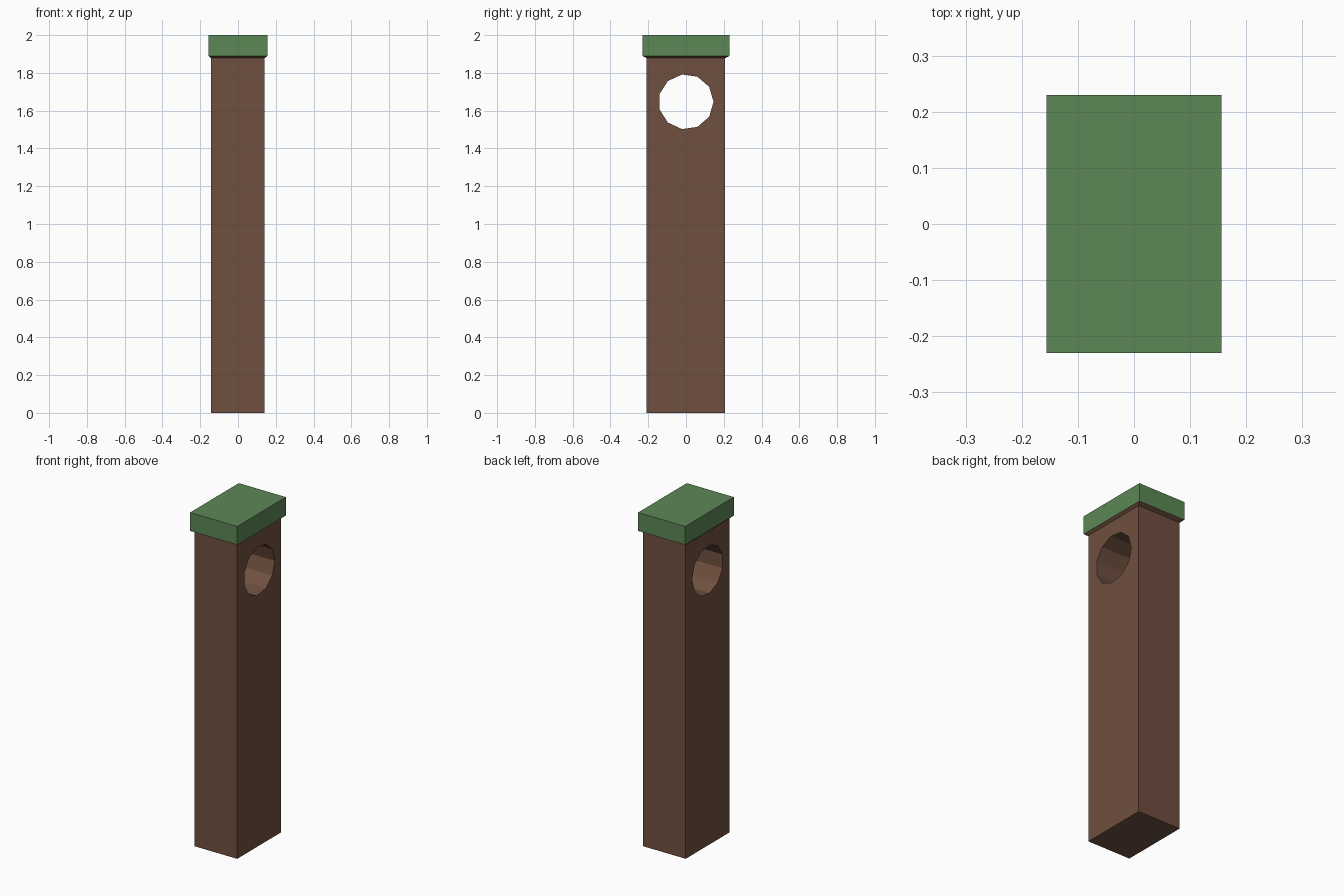
import bpy, bmesh, math
from mathutils import Matrix

if "Cube" in bpy.data.objects:
    bpy.data.objects.remove(bpy.data.objects["Cube"])


def material(name, rgb):
    m = bpy.data.materials.new(name)
    m.diffuse_color = (*rgb, 1.0)
    m.use_nodes = True
    m.node_tree.nodes["Principled BSDF"].inputs["Base Color"].default_value = m.diffuse_color
    return m


brown = material("brown_wood", (0.162, 0.080, 0.050))
green = material("green_paint", (0.109, 0.242, 0.093))


def add_object(name, bm, mats):
    bmesh.ops.recalc_face_normals(bm, faces=bm.faces)
    mesh = bpy.data.meshes.new(name)
    bm.to_mesh(mesh)
    bm.free()
    for m in mats:
        mesh.materials.append(m)
    obj = bpy.data.objects.new(name, mesh)
    bpy.context.collection.objects.link(obj)
    return obj


# Capped post: rectangular rings (half x, half y, z, centre shift) lofted upward
CAP_Z = 1.89
rings = [(0.142, 0.208, 0.0, -0.001), (0.142, 0.208, 1.878, -0.001),
         (0.156, 0.23, CAP_Z, 0.0), (0.156, 0.23, 2.0, 0.0)]
bm = bmesh.new()
loops = [[bm.verts.new((sx * hx + c, sy * hy + c, z))
          for sx, sy in ((-1, -1), (1, -1), (1, 1), (-1, 1))]
         for hx, hy, z, c in rings]
bm.faces.new(loops[0][::-1])
bm.faces.new(loops[-1])
for low, high in zip(loops, loops[1:]):
    for i in range(4):
        j = (i + 1) % 4
        bm.faces.new((low[i], low[j], high[j], high[i]))
# Green cap above, brown wood below
for f in bm.faces:
    f.material_index = int(f.calc_center_median().z > CAP_Z)
post = add_object("capped_post", bm, (brown, green))

# Eleven-sided hole running sideways through the post
bm = bmesh.new()
bmesh.ops.create_cone(bm, cap_ends=True, segments=11, radius1=0.146,
                      radius2=0.146, depth=0.8)
first = max(bm.verts, key=lambda v: v.co.z).co
spin = Matrix.Rotation(-math.atan2(first.y, first.x), 4, 'Z')
lay = Matrix(((0, 0, 1, 0), (1, 0, 0, 0), (0, 1, 0, 1.647), (0, 0, 0, 1)))
bmesh.ops.transform(bm, matrix=lay @ spin, verts=bm.verts)
cutter = add_object("hole_cutter", bm, (brown,))
cutter.hide_render = True

cut = post.modifiers.new("hole", 'BOOLEAN')
cut.operation = 'DIFFERENCE'
cut.solver = 'EXACT'
cut.object = cutter
bpy.context.view_layer.objects.active = post
bpy.ops.object.modifier_apply(modifier=cut.name)
bpy.data.objects.remove(cutter)
